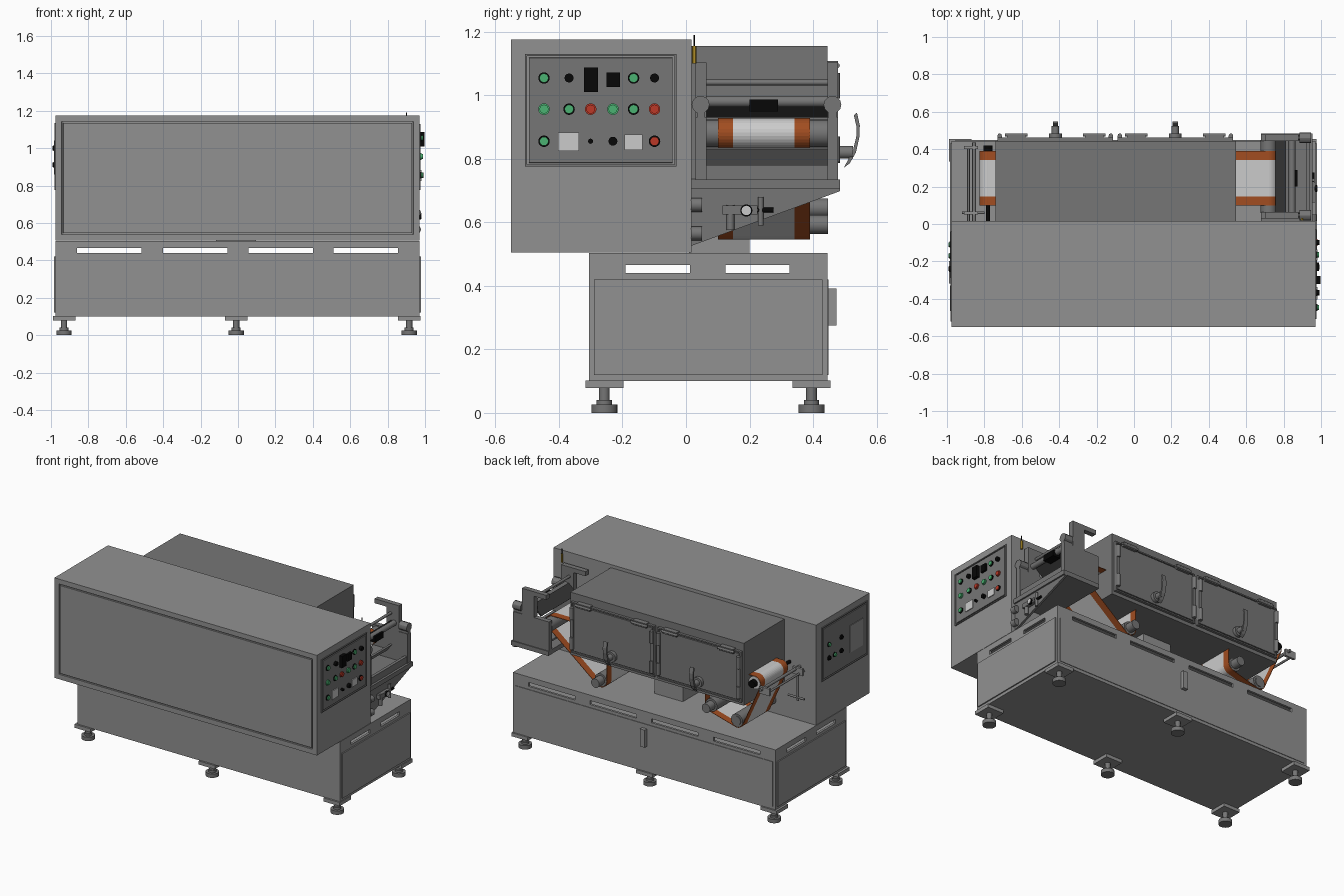
import bpy, bmesh
from math import cos, sin, radians
from mathutils import Vector

if "Cube" in bpy.data.objects:
    bpy.data.objects.remove(bpy.data.objects["Cube"])


def material(name, rgb):
    m = bpy.data.materials.new(name)
    m.diffuse_color = (*rgb, 1)
    return m


GREY = material("painted_grey", (0.205, 0.205, 0.205))
MID = material("steel_grey", (0.135, 0.135, 0.135))
ORANGE = material("orange", (0.36, 0.075, 0.015))
WHITE = material("web_white", (0.55, 0.55, 0.55))
BLACK = material("black", (0.002, 0.002, 0.002))
GREEN = material("green", (0.07, 0.45, 0.17))
RED = material("red", (0.5, 0.04, 0.02))
YELLOW = material("yellow", (0.45, 0.28, 0.02))
DARK = material("dark_grey", (0.04, 0.04, 0.04))
# Parts painted in the standard cabinet colour; other uncoloured parts are steel
PAINTED = ("cabinet", "base", "rim", "foot_plate", "back", "air_duct", "left_bar", "indicator")
GREY.diffuse_color = (0.285, 0.285, 0.285, 1)
MID.diffuse_color = (0.18, 0.18, 0.18, 1)


def finish(name, bm, mat=None, smooth=False):
    bmesh.ops.recalc_face_normals(bm, faces=bm.faces)
    me = bpy.data.meshes.new(name)
    bm.to_mesh(me)
    bm.free()
    ob = bpy.data.objects.new(name, me)
    bpy.context.collection.objects.link(ob)
    me.materials.append(mat or (GREY if name.startswith(PAINTED) else MID))
    if smooth:
        for o in bpy.context.selected_objects:
            o.select_set(False)
        ob.select_set(True)
        bpy.context.view_layer.objects.active = ob
        bpy.ops.object.shade_smooth_by_angle()
    return ob


def box(name, x0, x1, y0, y1, z0, z1, mat=None, groove=None, margin=0.04, width=0.007):
    """Box; groove is the direction of a face that gets a grooved panel line."""
    bm = bmesh.new()
    bmesh.ops.create_cube(bm, size=1)
    for v in bm.verts:
        v.co = Vector(((x0 + x1) / 2 + v.co.x * (x1 - x0),
                       (y0 + y1) / 2 + v.co.y * (y1 - y0),
                       (z0 + z1) / 2 + v.co.z * (z1 - z0)))
    if groove:
        bm.normal_update()
        f = [f for f in bm.faces if f.normal.dot(Vector(groove)) > 0.9]
        for t, d in ((margin, 0), (0.001, -width), (width, 0), (0.001, width)):
            bmesh.ops.inset_region(bm, faces=f, thickness=t, depth=d)
    return finish(name, bm, mat)


def prism(name, pts, axis, a0, a1, mat=None, smooth=False):
    """Extrude a 2D outline along an axis: x takes (y,z), y takes (x,z), z takes (x,y)."""
    put = {"x": lambda p, a: (a, *p), "y": lambda p, a: (p[0], a, p[1]), "z": lambda p, a: (*p, a)}[axis]
    bm = bmesh.new()
    lo = [bm.verts.new(put(p, a0)) for p in pts]
    hi = [bm.verts.new(put(p, a1)) for p in pts]
    bm.faces.new(lo)
    bm.faces.new(hi)
    for i in range(len(pts)):
        j = (i + 1) % len(pts)
        bm.faces.new((lo[i], lo[j], hi[j], hi[i]))
    return finish(name, bm, mat, smooth)


def arc(c, r, d0, d1, n=10):
    return [(c[0] + r * cos(radians(d0 + (d1 - d0) * i / n)),
             c[1] + r * sin(radians(d0 + (d1 - d0) * i / n))) for i in range(n + 1)]


def cyl(name, axis, c, r, a0, a1, mat=None, n=24):
    return prism(name, arc(c, r, 0, 360, n)[:-1], axis, a0, a1, mat, True)


def web(name, path):
    """White web with orange edges running along an x-z path."""
    for part, y0, y1, mat in (("inner_edge", .10, .148, ORANGE), ("middle", .148, .342, WHITE),
                              ("outer_edge", .342, .39, ORANGE)):
        bm = bmesh.new()
        rows = [(bm.verts.new((x, y0, z)), bm.verts.new((x, y1, z))) for x, z in path]
        for a, b in zip(rows, rows[1:]):
            bm.faces.new((a[0], a[1], b[1], b[0]))
        ob = finish(f"{name}_{part}", bm, mat)
        mod = ob.modifiers.new("thickness", "SOLIDIFY")
        mod.thickness, mod.offset = 0.003, 0


# Main cabinet with grooved front cover
box("cabinet", -.975, .97, -.55, .017, .505, 1.175, None, (0, -1, 0), .046, .01)

# Lower base, slotted rim and deck
box("base_body", -.975, .97, -.305, .445, .10, .425)
box("base_deck", -.975, .97, -.305, .445, .48, .503)
for y0, y1 in ((-.305, -.29), (.43, .445)):
    box("rim_lower_long", -.975, .97, y0, y1, .42, .44)
    box("rim_upper_long", -.975, .97, y0, y1, .466, .49)
    for a, b in ((-.975, -.86), (-.515, -.40), (-.055, .055), (.40, .51), (.855, .97)):
        box("rim_post_long", a, b, y0, y1, .43, .48)
for x0, x1 in ((-.975, -.96), (.955, .97)):
    box("rim_lower_end", x0, x1, -.305, .445, .42, .44)
    box("rim_upper_end", x0, x1, -.305, .445, .466, .49)
    for a, b in ((-.305, -.19), (.012, .125), (.325, .445)):
        box("rim_post_end", x0, x1, a, b, .43, .48)
for x in (-.978, .973):
    box("base_end_cover", x - .005, x + .005, -.29, .43, .12, .42)
box("base_back_cover", -.955, .95, .44, .449, .12, .42)
box("back_handle", -.025, .01, .445, .473, .275, .392)

# Levelling feet
for x in (-.93, -.01, .915):
    for y in (-.257, .395):
        box("foot_plate", x - .06, x + .06, y - .06, y + .06, .078, .102)
        cyl("foot_pad", "z", (x, y), .041, 0, .026)
        cyl("foot_collar", "z", (x, y), .024, .026, .04)
        cyl("foot_stem", "z", (x, y), .017, .04, .08)

# Right control panel
box("right_panel", .968, .976, -.507, -.03, .775, 1.13, None, (1, 0, 0), .009)
ys = (-.447, -.368, -.30, -.23, -.165, -.099)
rows = ((1.054, "GK..GK"), (.956, "gGrgGr"), (.855, "G.sK.R"))
for z, kinds in rows:
    for y, k in zip(ys, kinds):
        if k in "GRgr":
            ring = BLACK if k in "GR" else GREEN if k == "g" else RED
            cyl("button_ring", "x", (y, z), .018, .974, .982, ring)
            cyl("button", "x", (y, z), .014, .98, .988, GREEN if k in "Gg" else RED)
        elif k in "Ks":
            cyl("knob", "x", (y, z), .014 if k == "K" else .008, .974, .993, BLACK)
box("display_large", .974, .998, -.321, -.277, 1.01, 1.087, BLACK)
box("display_small", .974, .99, -.25, -.207, 1.025, 1.072, BLACK)
box("meter_large", .974, .981, -.403, -.337, .824, .882, WHITE)
box("meter_small", .974, .981, -.194, -.137, .828, .876, WHITE)

# Left control panel
box("left_panel", -.981, -.973, -.52, -.04, .775, 1.135, None, (-1, 0, 0), .009)
box("left_screen", -.985, -.978, -.465, -.33, .86, 1.04, GREY)
for y, z, m in ((-.11, 1.0, GREEN), (-.24, 1.0, BLACK), (-.11, .91, BLACK), (-.17, .91, GREEN), (-.24, .91, BLACK)):
    cyl("left_button_ring", "x", (y, z), .016, -.986, -.979, BLACK)
    cyl("left_button", "x", (y, z), .012, -.993, -.984, m)

# Drying chamber, doors, hinges and handles
box("chamber", -.74, .545, .015, .445, .737, 1.154)
box("air_duct", -.117, .095, .01, .2, .50, .74)
lever = [(.497, .772), (.515, .785), (.535, .82), (.546, .87), (.547, .905), (.538, .945),
         (.528, .937), (.537, .90), (.536, .87), (.526, .828), (.512, .80)]
for x0, x1, hx in ((-.73, -.112, -.42), (-.088, .53, .22)):
    box("door", x0, x1, .44, .462, .76, 1.10, None, (0, 1, 0), .012)
    cyl("handle_base", "y", (hx, .82), .034, .46, .484)
    cyl("handle_hub", "y", (hx, .82), .02, .48, .525)
    prism("handle_lever", lever, "x", hx - .014, hx + .014)
    for x in (x0 + .1, x1 - .1):
        box("door_top_hinge", x - .05, x + .05, .445, .478, 1.078, 1.108)
        cyl("door_top_pin", "x", (.476, 1.093), .008, x - .06, x + .06)
    for x in (x0 + .012, x1 - .012):
        box("door_edge_strip", x - .012, x + .012, .46, .472, .79, 1.07)
        for z in (.79, .99):
            cyl("door_edge_hinge", "z", (x, .473), .011, z, z + .08)

# Rollers and right web
UP, LOW = (.72, .88), (.36, .593)
cyl("coating_roller", "y", UP, .043, .06, .45)
web("right_web", [(.54, .926), (.72, .926)] + arc(UP, .046, 85, -51) + arc(LOW, .046, -51, -180) + [(.314, .74)])

# Rollers and left web
ROLL, DIP, BACK = (-.78, .88), (-.65, .593), (-.46, .645)
web("left_web", [(-.735, .924), (-.78, .924)] + arc(ROLL, .045, 95, 204)
    + arc(DIP, .046, 204, 286) + arc(BACK, .046, -74, 0) + [(-.414, .74)])
cyl("left_roll", "y", ROLL, .042, .10, .39, WHITE)
cyl("left_roll_shaft", "y", ROLL, .011, .015, .10, BLACK)
cyl("left_roll_knob", "y", ROLL, .024, .39, .42, BLACK)
for c in (LOW, DIP, BACK):
    cyl("guide_roller", "y", c, .043, .10, .39)
    cyl("guide_roller_end", "y", c, .03, .015, .395 if c == DIP else .447)

# Left guide bars and their posts
cyl("left_guide_bar", "y", (-.855, .868), .01, .015, .435)
cyl("left_tension_bar", "y", (-.885, .845), .007, .015, .41)
for y in (.06, .41):
    box("left_bar_bracket", -.91, -.835, y - .008, y + .008, .835, .882)
cyl("left_post", "z", (-.87, .06), .008, .66, .86)
cyl("left_lower_bar", "x", (.06, .68), .007, -.92, -.80)

# Right coating station: table, gusset and side plates
box("table", .68, .955, .015, .485, .705, .735)
prism("table_gusset", [(.015, .525), (.485, .698), (.485, .735), (.015, .735)], "x", .93, .945)
side = [(.68, .735), (.945, .735), (.945, .93), (.88, .93), (.88, 1.103), (.70, 1.103),
        (.70, 1.073), (.79, 1.073), (.79, .93), (.68, .93)]
for y in (.03, .445):
    prism("station_side", side, "y", y, y + .034)
    cyl("adjuster_knob", "x", (y + .016, .97), .028, .885, .945, None, 12)
    cyl("adjuster_shaft", "x", (y + .016, .97), .01, .80, .89)
    box("station_rail", .88, .945, y + .004, y + .03, .93, .955)
box("front_cross_plate", .92, .94, .06, .45, .735, .78)
prism("liquid_tray", [(.69, .78), (.79, .78), (.83, .83), (.82, .835), (.785, .792), (.69, .792)], "y", .064, .445)
prism("blade", [(.765, .93), (.83, .985), (.825, .995), (.757, .937)], "y", .064, .445, DARK)
cyl("blade_bar", "y", (.845, .98), .018, .06, .45)
cyl("cross_rod", "y", (.82, 1.04), .009, .03, .47)
box("blade_clamp", .82, .875, .20, .29, .948, .987, BLACK)

# Air regulator on the gusset
box("regulator_body", .945, .97, .115, .225, .624, .652)
cyl("regulator_pipe", "y", (.958, .638), .008, .22, .275, BLACK)
cyl("filter_bowl", "z", (.958, .14), .012, .575, .655)
cyl("regulator_valve", "z", (.958, .235), .009, .59, .68)
cyl("gauge_case", "x", (.19, .637), .019, .965, .978, BLACK)
cyl("gauge_face", "x", (.19, .637), .015, .976, .981, WHITE)
for z in (.565, .655):
    cyl("pipe_stub", "y", (.956, z), .022, .015, .05)

# Indicator stem behind the cabinet
cyl("indicator_tube", "z", (.90, .026), .007, 1.10, 1.155, YELLOW, 12)
cyl("indicator_tip", "z", (.90, .026), .003, 1.155, 1.19, BLACK, 8)

for m in bpy.data.materials:
    if m.users and not m.is_grease_pencil:
        m.use_nodes = True
        m.node_tree.nodes["Principled BSDF"].inputs["Base Color"].default_value = m.diffuse_color
